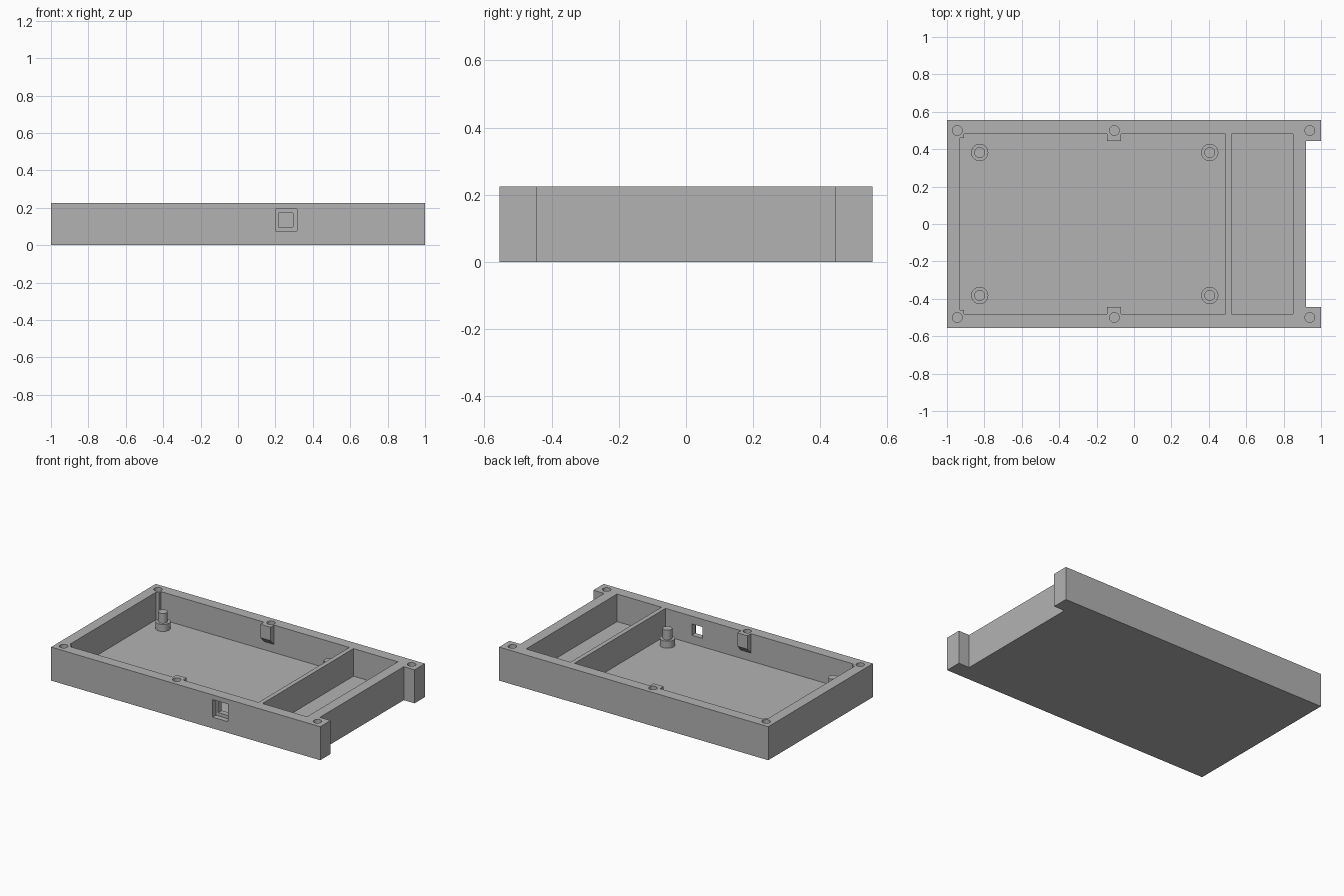
import bpy, bmesh, math
from mathutils import Matrix

if "Cube" in bpy.data.objects:
    bpy.data.objects.remove(bpy.data.objects["Cube"])

grey = bpy.data.materials.new("grey plastic")
grey.diffuse_color = (0.45, 0.45, 0.45, 1)
grey.use_nodes = True
grey.node_tree.nodes["Principled BSDF"].inputs["Base Color"].default_value = grey.diffuse_color

TOP, FLOOR = 0.225, 0.04
HALF_Y, POCKET_Y = 0.555, 0.4825


def prism(name, points, low, high, axis="z"):
    """Extrude a 2D outline: (x, y) along z, or (y, z) along x."""
    bm = bmesh.new()
    place = (lambda a, b, c: (a, b, c)) if axis == "z" else (lambda a, b, c: (c, a, b))
    face = bm.faces.new([bm.verts.new(place(a, b, low)) for a, b in points])
    ext = bmesh.ops.extrude_face_region(bm, geom=[face])
    verts = [g for g in ext["geom"] if isinstance(g, bmesh.types.BMVert)]
    bmesh.ops.translate(bm, verts=verts, vec=place(0, 0, high - low))
    bmesh.ops.recalc_face_normals(bm, faces=bm.faces[:])
    mesh = bpy.data.meshes.new(name)
    bm.to_mesh(mesh)
    bm.free()
    mesh.materials.append(grey)
    ob = bpy.data.objects.new(name, mesh)
    bpy.context.collection.objects.link(ob)
    return ob


def rect(x0, x1, y0, y1):
    return [(x0, y0), (x1, y0), (x1, y1), (x0, y1)]


def circle(x, y, r, n=32):
    return [(x + r * math.cos(2 * math.pi * i / n),
             y + r * math.sin(2 * math.pi * i / n)) for i in range(n)]


def combine(target, tool, operation):
    mod = target.modifiers.new("combine", "BOOLEAN")
    mod.operation, mod.solver, mod.object = operation, "EXACT", tool
    bpy.context.view_layer.objects.active = target
    bpy.ops.object.modifier_apply(modifier=mod.name)
    bpy.data.objects.remove(tool)


def smooth(ob):
    bpy.ops.object.select_all(action="DESELECT")
    ob.select_set(True)
    bpy.context.view_layer.objects.active = ob
    bpy.ops.object.shade_smooth_by_angle(angle=math.radians(30))


# Tray body with two end tabs
tray = prism("tray", [(-1, -HALF_Y), (1, -HALF_Y), (1, -0.445), (0.92, -0.445),
                      (0.92, 0.445), (1, 0.445), (1, HALF_Y), (-1, HALF_Y)], 0, TOP)

# Main pocket, stepped in at the two left corners, and narrow side pocket
P, S = POCKET_Y, 0.46
main = [(-0.91, -P), (0.49, -P), (0.49, P), (-0.91, P),
        (-0.91, S), (-0.93, S), (-0.93, -S), (-0.91, -S)]
combine(tray, prism("main_pocket", main, FLOOR, 0.4), "DIFFERENCE")
combine(tray, prism("side_pocket", rect(0.52, 0.85, -P, P), FLOOR, 0.4), "DIFFERENCE")

# Screw bosses halfway along the long walls, chamfered underneath
for s in (-1, 1):
    outline = [(s * 0.445, TOP), (s * 0.445, 0.135), (s * P, 0.095),
               (s * 0.53, 0.095), (s * 0.53, TOP)]
    combine(tray, prism("screw_boss", outline, -0.145, -0.07, "x"), "UNION")

# Screw holes
for s in (-1, 1):
    for x in (-0.945, -0.105, 0.94):
        combine(tray, prism("screw_hole", circle(x, s * 0.5, 0.026), 0.12, 0.4), "DIFFERENCE")

# Socket opening in the front wall: wide recess, then a smaller through hole
combine(tray, prism("socket_recess", [(-0.6, 0.075), (-0.52, 0.075), (-0.52, 0.193), (-0.6, 0.193)],
                    0.2, 0.315, "x"), "DIFFERENCE")
combine(tray, prism("socket_hole", [(-0.6, 0.097), (-0.45, 0.097), (-0.45, 0.173), (-0.6, 0.173)],
                    0.217, 0.295, "x"), "DIFFERENCE")
smooth(tray)

# Board standoffs with locating pins
for x in (-0.825, 0.405):
    for s in (-1, 1):
        smooth(prism("standoff", circle(x, s * 0.382, 0.046), FLOOR - 0.01, 0.087))
        smooth(prism("standoff_pin", circle(x, s * 0.382, 0.029), 0.08, 0.153))
